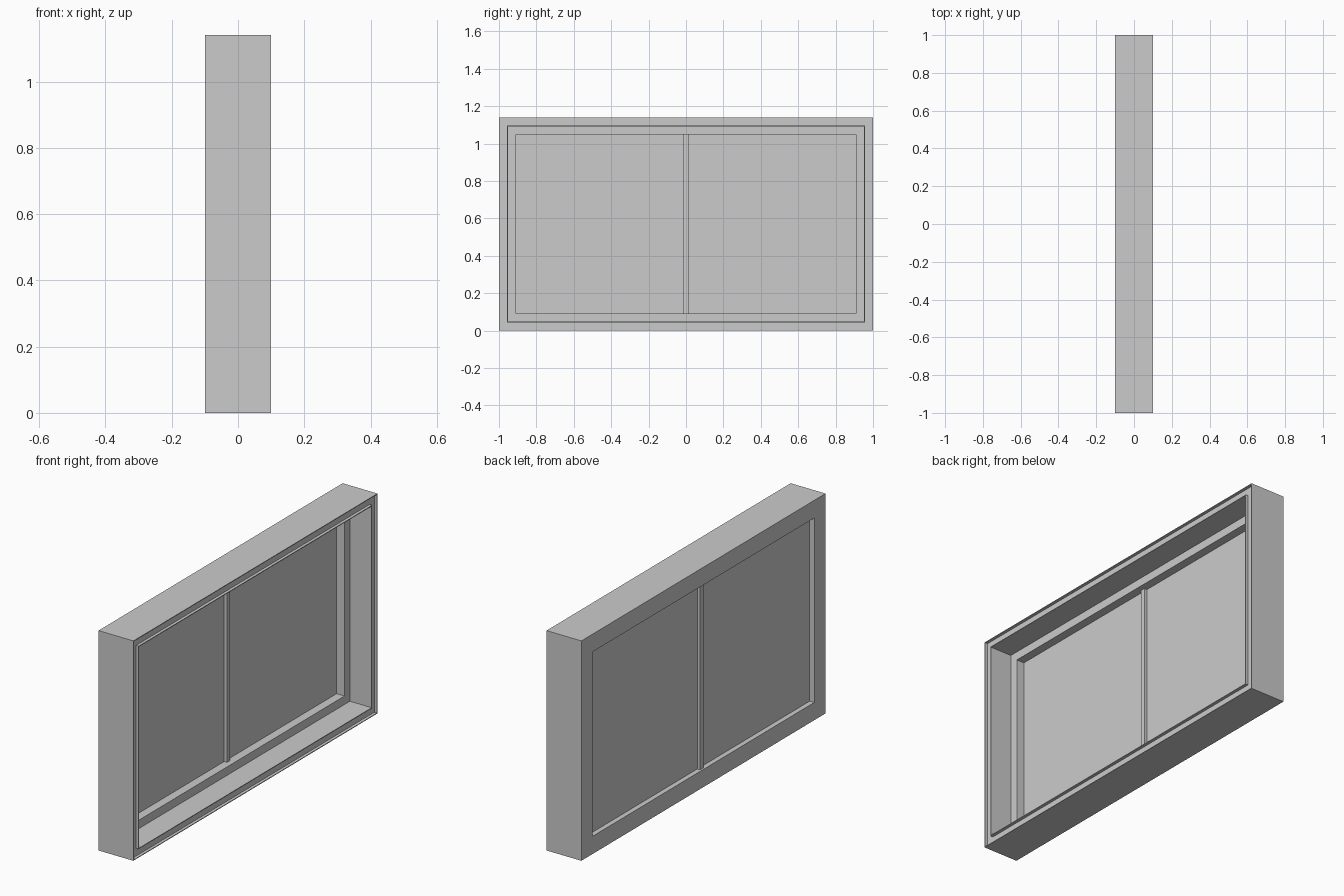
import bpy, bmesh

if "Cube" in bpy.data.objects:
    bpy.data.objects.remove(bpy.data.objects["Cube"])

W, H = 1.0, 1.14      # half length along y, full height
LIP = 0.004           # thin lips bordering the front channel
STEP, OPEN = 0.048, 0.092
GLASS_X = -0.072


def mesh_object(name, bm):
    bmesh.ops.recalc_face_normals(bm, faces=bm.faces)
    me = bpy.data.meshes.new(name)
    bm.to_mesh(me)
    bm.free()
    ob = bpy.data.objects.new(name, me)
    bpy.context.collection.objects.link(ob)
    return ob


def mitred_frame(name, profile):
    """Sweep a closed (inset, x) profile around the rectangle."""
    bm = bmesh.new()
    rings = []
    for sy, top in ((-1, 0), (1, 0), (1, 1), (-1, 1)):
        rings.append([bm.verts.new((x, sy * (W - i), H - i if top else i))
                      for i, x in profile])
    n = len(profile)
    for k in range(4):
        a, b = rings[k], rings[(k + 1) % 4]
        for j in range(n):
            m = (j + 1) % n
            bm.faces.new((a[j], a[m], b[m], b[j]))
    return mesh_object(name, bm)


def box(name, size, loc):
    bm = bmesh.new()
    bmesh.ops.create_cube(bm, size=1)
    bmesh.ops.scale(bm, vec=size, verts=bm.verts)
    ob = mesh_object(name, bm)
    ob.location = loc
    return ob


# Outer casing with channelled rim, stepped reveal and flush back
mitred_frame("window_frame", [
    (0, -0.1), (0, 0.1), (LIP, 0.1), (LIP, 0.085),
    (STEP - LIP, 0.085), (STEP - LIP, 0.1), (STEP, 0.1),
    (STEP, -0.025), (OPEN, -0.025), (OPEN, -0.1)])

# Two panes either side of the central bar
BAR = 0.026
pane_w = W - OPEN - BAR / 2
for side, s in (("left", -1), ("right", 1)):
    box("glass_pane_" + side, (0.004, pane_w, H - 2 * OPEN),
        (GLASS_X, s * (BAR + pane_w) / 2, H / 2))

# Central vertical bar
box("mullion", (0.036, BAR, H - 2 * OPEN), (GLASS_X, 0, H / 2))
